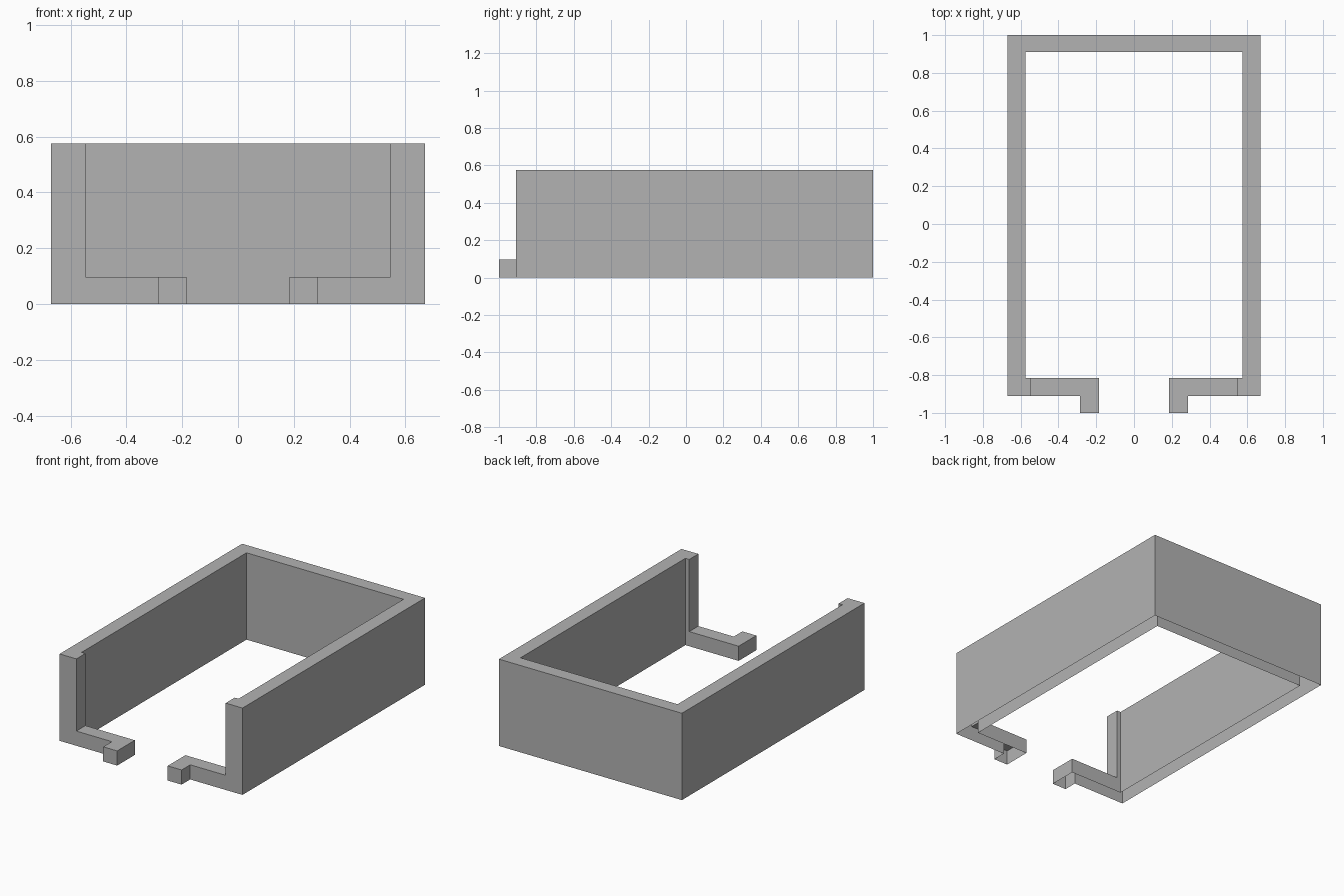
import bpy
import bmesh

cube = bpy.data.objects.get("Cube")
if cube:
    bpy.data.objects.remove(cube, do_unlink=True)

GREY = (0.45, 0.45, 0.45, 1)
grey = bpy.data.materials.new("plain grey")
grey.use_nodes = True
grey.diffuse_color = GREY
grey.node_tree.nodes["Principled BSDF"].inputs["Base Color"].default_value = GREY

WALL_H, BAR_H = 0.575, 0.097
OUT_X, IN_X, POST_X = 0.67, 0.575, 0.547
BACK, IN_BACK = 1.0, 0.91
BAR_BACK, BAR_FRONT, FOOT_FRONT = -0.815, -0.91, -1.0
FOOT_OUT, FOOT_IN = 0.287, 0.185


def mirrored(points):
    """Points flipped across x = 0, reversed to keep the winding."""
    return [(-x, y) for x, y in reversed(points)]


def open_shell(name, outline, height, edge_base):
    """Hollow shell: top cap and side walls, open underneath.
    edge_base maps an edge to the height its wall starts at (None = no wall)."""
    bm = bmesh.new()
    top = [bm.verts.new((x, y, height)) for x, y in outline]
    bm.faces.new(top)
    for i, a in enumerate(top):
        b = top[(i + 1) % len(top)]
        base = edge_base(a.co, b.co)
        if base is None:
            continue
        low = [bm.verts.new((v.co.x, v.co.y, base)) for v in (a, b)]
        bm.faces.new((a, low[0], low[1], b))
    bmesh.ops.remove_doubles(bm, verts=bm.verts, dist=0.0001)
    mesh = bpy.data.meshes.new(name)
    bm.to_mesh(mesh)
    bm.free()
    mesh.materials.append(grey)
    obj = bpy.data.objects.new(name, mesh)
    bpy.context.collection.objects.link(obj)
    return obj


def at_joint(a, b):
    """True for the edge where a post meets its low bar."""
    return all(abs(abs(p.x) - POST_X) < 0.001 for p in (a, b))


# U-shaped wall with a slightly wider post at each front end
left_half = [(POST_X, BAR_BACK), (POST_X, BAR_FRONT), (OUT_X, BAR_FRONT), (OUT_X, BACK)]
inner_left = [(IN_X, IN_BACK), (IN_X, BAR_BACK)]
frame = left_half + mirrored(left_half) + mirrored(inner_left) + inner_left
open_shell("wall_frame", frame, WALL_H, lambda a, b: BAR_H if at_joint(a, b) else 0)

# Low front bars, each ending in a small forward foot
bar = [(POST_X, BAR_BACK), (FOOT_IN, BAR_BACK), (FOOT_IN, FOOT_FRONT),
       (FOOT_OUT, FOOT_FRONT), (FOOT_OUT, BAR_FRONT), (POST_X, BAR_FRONT)]
for name, outline in (("left_front_bar", bar), ("right_front_bar", mirrored(bar))):
    open_shell(name, outline, BAR_H, lambda a, b: None if at_joint(a, b) else 0)
